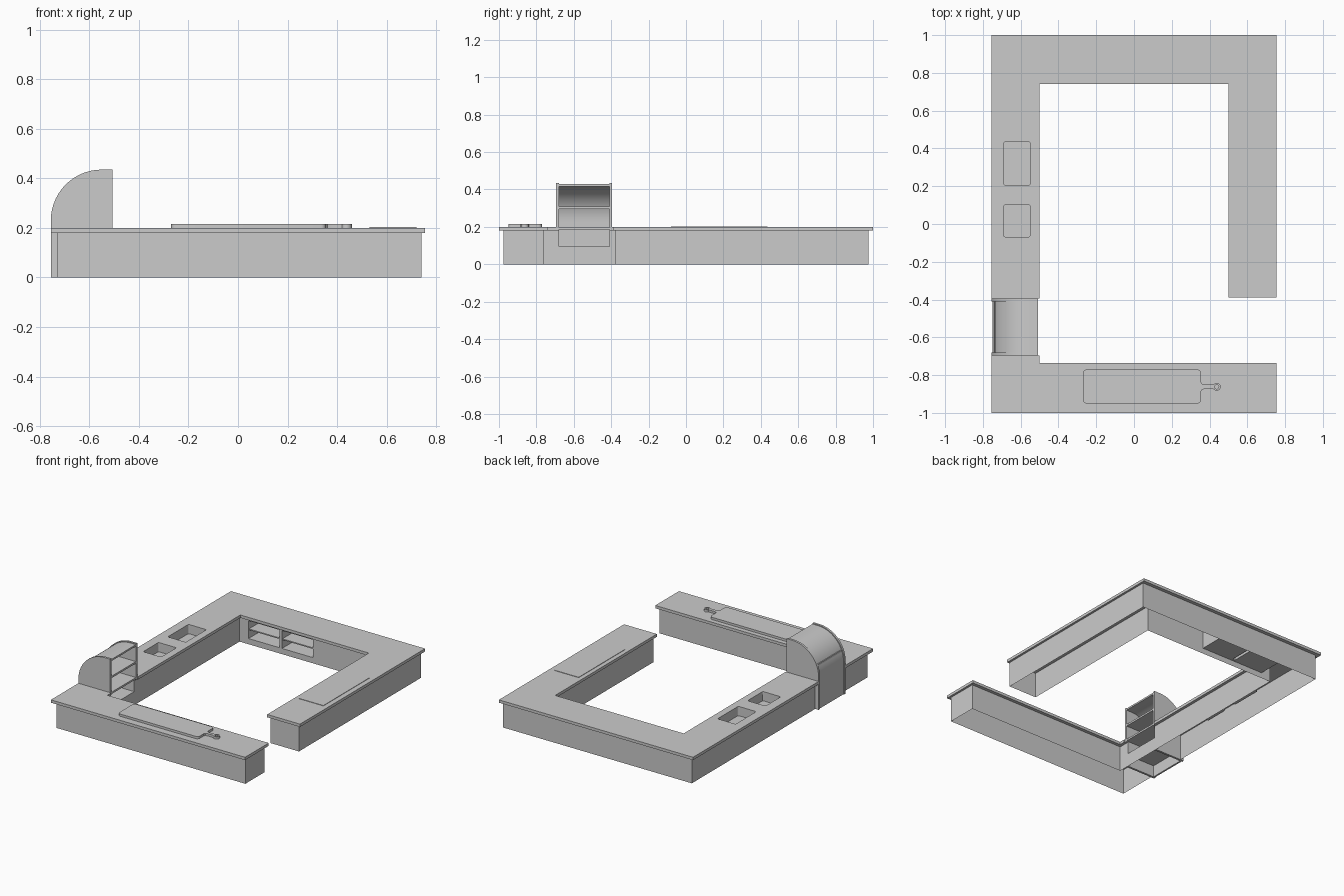
import bpy, bmesh
from math import sin, cos, radians

if "Cube" in bpy.data.objects:
    bpy.data.objects.remove(bpy.data.objects["Cube"])


def arc(cx, cy, r, a0, a1, n=8):
    return [(cx + r * cos(radians(a0 + (a1 - a0) * i / n)),
             cy + r * sin(radians(a0 + (a1 - a0) * i / n))) for i in range(n + 1)]


def rounded(x0, x1, y0, y1, r, n=5):
    return (arc(x0 + r, y0 + r, r, 180, 270, n) + arc(x1 - r, y0 + r, r, 270, 360, n)
            + arc(x1 - r, y1 - r, r, 0, 90, n) + arc(x0 + r, y1 - r, r, 90, 180, n))


def slab(name, loops, a, b, upright=False):
    """Extrude outlines (later loops inside the first become holes) from a to b.
    upright: outline lies in XZ and is extruded along Y."""
    cu = bpy.data.curves.new(name, 'CURVE')
    cu.dimensions = '2D'
    cu.fill_mode = 'BOTH'
    cu.extrude = (b - a) / 2
    for pts in loops:
        sp = cu.splines.new('POLY')
        sp.points.add(len(pts) - 1)
        for p, (x, y) in zip(sp.points, pts):
            p.co = (x, y, 0, 1)
        sp.use_cyclic_u = True
    ob = bpy.data.objects.new(name, cu)
    bpy.context.collection.objects.link(ob)
    mid = (a + b) / 2
    ob.location = (0, mid, 0) if upright else (0, 0, mid)
    if upright:
        ob.rotation_euler.x = radians(90)
    bpy.ops.object.select_all(action='DESELECT')
    ob.select_set(True)
    bpy.context.view_layer.objects.active = ob
    bpy.ops.object.convert(target='MESH')
    bpy.ops.object.shade_smooth_by_angle(angle=radians(30))
    return bpy.context.object


def rect(x0, x1, y0, y1):
    return [(x0, y0), (x1, y0), (x1, y1), (x0, y1)]


def box(name, x0, x1, y0, y1, z0, z1):
    return slab(name, [rect(x0, x1, y0, y1)], z0, z1)


def walls(name, runs, floor=None):
    """Vertical sheets: runs of (points, z0, z1); optional floor (points, z)."""
    bm = bmesh.new()
    for pts, z0, z1 in runs:
        lo = [bm.verts.new((x, y, z0)) for x, y in pts]
        hi = [bm.verts.new((x, y, z1)) for x, y in pts]
        for i in range(len(pts) - 1):
            bm.faces.new((lo[i], lo[i + 1], hi[i + 1], hi[i]))
    if floor:
        bm.faces.new([bm.verts.new((x, y, floor[1])) for x, y in floor[0]])
    bmesh.ops.remove_doubles(bm, verts=bm.verts, dist=1e-5)
    me = bpy.data.meshes.new(name)
    bm.to_mesh(me)
    bm.free()
    ob = bpy.data.objects.new(name, me)
    bpy.context.collection.objects.link(ob)
    return ob


TOP, UNDER = 0.2, 0.18
UY0, UY1 = -0.695, -0.395   # y range of the rounded shelf unit

# Countertops, the main one with two sink openings
sinks = [rounded(-0.69, -0.55, 0.205, 0.435, 0.01), rounded(-0.69, -0.55, -0.068, 0.102, 0.01)]
main_top = [(-0.755, UY1), (-0.5, UY1), (-0.5, 0.74), (0.5, 0.74), (0.5, -0.39),
            (0.755, -0.39), (0.755, 1), (-0.755, 1)]
slab("main_countertop", [main_top] + sinks, UNDER, TOP)
slab("front_countertop", [[(-0.755, -1), (0.755, -1), (0.755, -0.737), (-0.5, -0.737),
                           (-0.5, UY0), (-0.755, UY0)]], UNDER, TOP)

# Sink basins
for i, s in enumerate(sinks):
    walls(f"sink_basin_{i + 1}", [(s + s[:1], 0.135, TOP)], (s, 0.135))

# Base cabinets, open underneath, with openings for the cubbies and shelf unit
CX0, CX1, CZ0, CZ1 = -0.45, 0.05, 0.04, 0.165
walls("main_base", [
    ([(-0.52, UY1), (-0.52, 0.76), (CX0, 0.76)], 0, UNDER),
    ([(CX0, 0.76), (CX1, 0.76)], 0, CZ0),
    ([(CX0, 0.76), (CX1, 0.76)], CZ1, UNDER),
    ([(CX1, 0.76), (0.52, 0.76), (0.52, -0.38), (0.74, -0.38), (0.74, 0.975),
      (-0.728, 0.975), (-0.728, UY1)], 0, UNDER)])
walls("front_base", [
    ([(-0.728, UY0), (-0.728, -0.975), (0.74, -0.975), (0.74, -0.76),
      (-0.52, -0.76), (-0.52, UY0)], 0, UNDER),
    ([(-0.52, UY0), (-0.52, UY1)], 0, 0.09)])

# Cubbies in the back cabinet
for i, x in enumerate((CX0, -0.19)):
    x1 = x + 0.24
    walls(f"cubby_{i + 1}", [([(x, 0.76), (x, 0.93), (x1, 0.93), (x1, 0.76)], CZ0, CZ1)],
          (rect(x, x1, 0.76, 0.93), CZ0))
    box(f"cubby_shelf_{i + 1}", x, x1, 0.765, 0.93, 0.098, 0.106)
box("cubby_divider", -0.21, -0.19, 0.76, 0.775, CZ0, CZ1)

# Rounded shelf unit: side panels, curved back and shelves
side = ([(-0.52, 0), (-0.52, UNDER), (-0.507, UNDER), (-0.507, 0.435)]
        + arc(-0.55, 0.23, 0.205, 90, 180, 14) + [(-0.755, 0)])
slab("shelf_side_front", [side], UY0, UY0 + 0.015, True)
slab("shelf_side_back", [side], UY1 - 0.015, UY1, True)
skin = ([(-0.749, 0)] + arc(-0.55, 0.23, 0.199, 180, 90, 14) + [(-0.507, 0.429), (-0.507, 0.417)]
        + arc(-0.55, 0.23, 0.187, 90, 180, 14) + [(-0.737, 0)])
slab("shelf_curved_back", [skin], UY0 + 0.01, UY1 - 0.01, True)
for i, (z, x1) in enumerate(((0.082, -0.52), (0.185, -0.507), (0.297, -0.507))):
    box(f"unit_shelf_{i + 1}", -0.738, x1, UY0 + 0.012, UY1 - 0.012, z, z + 0.013)

# Cutting board with a pierced handle
board = (arc(-0.25, -0.93, 0.02, 180, 270, 5) + arc(0.335, -0.93, 0.02, 270, 360, 5)
         + [(0.355, -0.885), (0.362, -0.876), (0.375, -0.873), (0.42, -0.873)]
         + arc(0.438, -0.862, 0.021, -140, 140, 16)
         + [(0.42, -0.851), (0.375, -0.851), (0.362, -0.848), (0.355, -0.839)]
         + arc(0.335, -0.79, 0.02, 0, 90, 5) + arc(-0.25, -0.79, 0.02, 90, 180, 5))
slab("cutting_board", [board, arc(0.438, -0.862, 0.011, 0, 337.5, 15)], TOP, 0.216)

# Thin cooktop plate
box("cooktop", 0.53, 0.72, -0.08, 0.435, TOP, 0.203)
